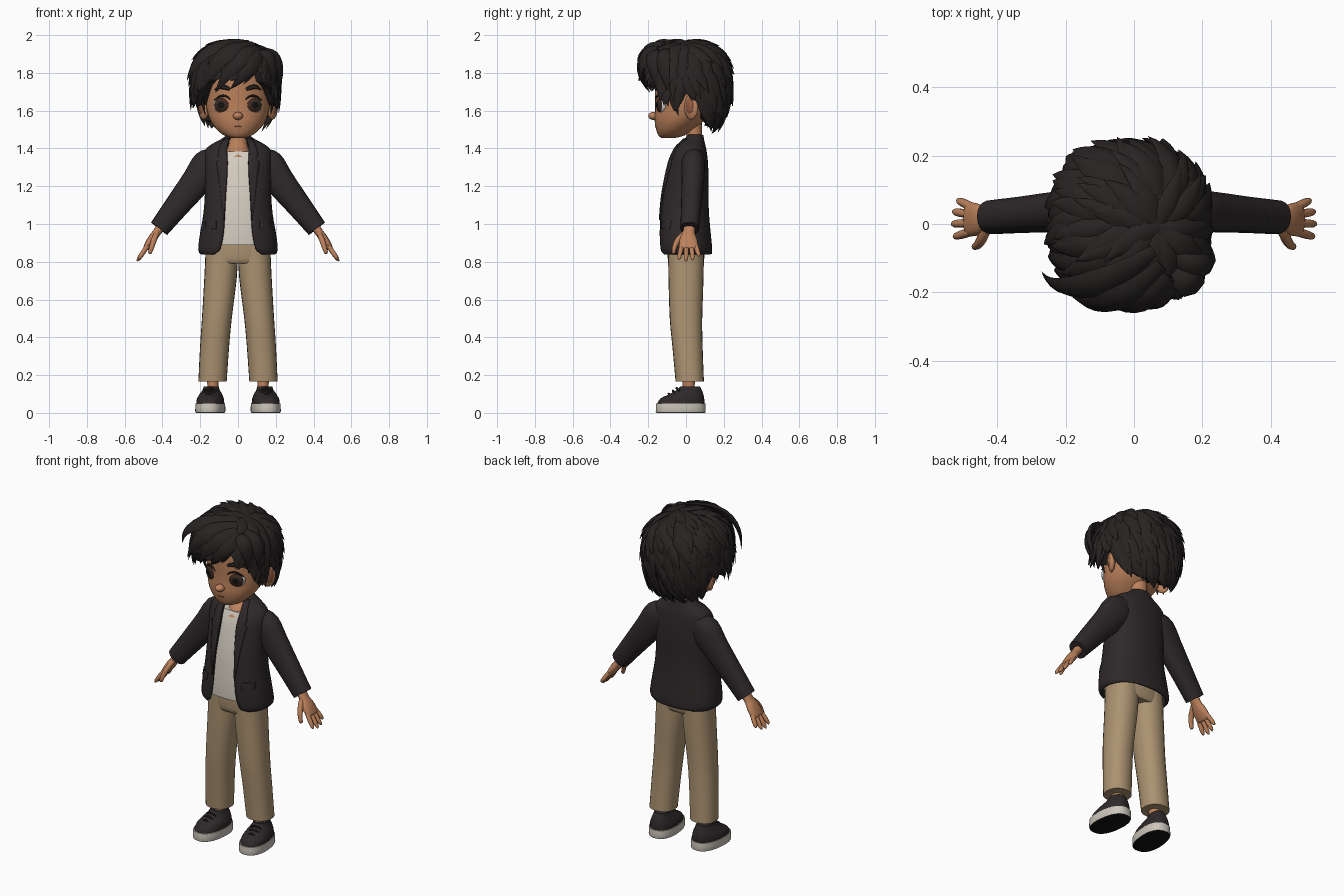
import bpy, bmesh, math, random
from mathutils import Vector, Matrix

if "Cube" in bpy.data.objects:
    bpy.data.objects.remove(bpy.data.objects["Cube"])
random.seed(4)

def material(name, r, g, b):
    m = bpy.data.materials.new(name)
    m.diffuse_color = (r, g, b, 1)
    m.use_nodes = True
    m.node_tree.nodes["Principled BSDF"].inputs["Base Color"].default_value = m.diffuse_color
    return m

SKIN = material("skin", .50, .22, .105)
LIP = material("lip brown", .30, .11, .055)
HAIR = material("hair dark", .022, .017, .017)
CLOTH = material("jacket charcoal", .027, .021, .022)
SHIRT = material("shirt cream", .66, .61, .53)
TAN = material("trouser tan", .41, .29, .165)
SOLE = material("sole white", .60, .56, .49)
BLACK = material("black", .006, .006, .006)
WHITE = material("eye white", .62, .64, .60)
IRIS = material("iris brown", .045, .022, .014)

def finish(name, bm, *mats):
    bmesh.ops.recalc_face_normals(bm, faces=bm.faces)
    me = bpy.data.meshes.new(name)
    bm.to_mesh(me)
    bm.free()
    ob = bpy.data.objects.new(name, me)
    bpy.context.collection.objects.link(ob)
    for m in mats:
        me.materials.append(m)
    return ob

def skin_rings(bm, rings, closed=True):
    vs = [[bm.verts.new(p) for p in r] for r in rings]
    n = len(vs[0])
    for a, b in zip(vs, vs[1:]):
        for i in range(n if closed else n - 1):
            j = (i + 1) % n
            bm.faces.new((a[i], a[j], b[j], b[i]))
    if closed:
        bm.faces.new(vs[0])
        bm.faces.new(vs[-1])

def sheet(name, rings, mat, thick):
    bm = bmesh.new()
    skin_rings(bm, rings, False)
    ob = finish(name, bm, mat)
    mod = ob.modifiers.new("thickness", 'SOLIDIFY')
    mod.thickness, mod.offset = thick, 0
    return ob

def lerp_rows(rows, z):
    for a, b in zip(rows, rows[1:]):
        if z <= b[0]:
            t = max(0, (z - a[0]) / (b[0] - a[0]))
            return [u + (v - u) * t for u, v in zip(a, b)]
    return list(rows[-1])

def smooth(rows, k=3):
    out, n = [], len(rows)
    for i in range(n - 1):
        q = [rows[max(i - 1, 0)], rows[i], rows[i + 1], rows[min(i + 2, n - 1)]]
        for j in range(k):
            t = j / k
            out.append([b + .5 * t * (c - a + t * (2*a - 5*b + 4*c - d + t * (3*(b - c) + d - a)))
                        for a, b, c, d in zip(*q)])
    return out + [list(rows[-1])]

def spow(v, p):
    return math.copysign(abs(v) ** p, v)

def tube(name, rows, mat, n=16, flat=False, p=1, k=3, s=1, extra=()):
    """rows of x, y, z, radius, y-radius; flat keeps the rings level"""
    rows = smooth(rows, k)
    cs = [Vector((s * r[0], r[1], r[2])) for r in rows]
    rings = []
    for i, r in enumerate(rows):
        T = (cs[min(i + 1, len(cs) - 1)] - cs[max(i - 1, 0)]).normalized()
        A = Vector((1, 0, 0)) if flat else Vector((0, 1, 0)).cross(T).normalized()
        B = Vector((0, 1, 0)) if flat else T.cross(A)
        rings.append([cs[i] + A * r[3] * spow(math.cos(a), p) + B * r[4] * spow(math.sin(a), p)
                      for a in (2 * math.pi * j / n for j in range(n))])
    bm = bmesh.new()
    skin_rings(bm, rings)
    return finish(name, bm, mat, *extra)

def ball(name, loc, size, mat, yaw=0, extra=()):
    bm = bmesh.new()
    bmesh.ops.create_uvsphere(bm, u_segments=24, v_segments=16, radius=1)
    bm.transform(Matrix.Rotation(math.pi / 2, 4, 'X'))
    for f in bm.faces:
        c = f.calc_center_median()
        r = math.hypot(c.x, c.z)
        if extra and c.y < 0:
            f.material_index = 2 if r < .4 else 1 if r < .78 else 0
    bm.transform(Matrix.Translation(loc) @ Matrix.Rotation(math.radians(yaw), 4, 'Z')
                 @ Matrix.Diagonal((*size, 1)))
    return finish(name, bm, mat, *extra)

# Jacket: level rings (z, half width, front y, back y, half opening)
P = .85
COAT = smooth([(.842, .19, -.133, .13, .125), (.865, .205, -.138, .133, .095), (.95, .195, -.14, .125, .077),
               (1.05, .178, -.135, .116, .07), (1.15, .17, -.125, .113, .065), (1.25, .17, -.105, .113, .058),
               (1.33, .172, -.085, .11, .055), (1.385, .168, -.062, .103, .058), (1.415, .14, -.043, .097, .056),
               (1.445, .085, -.012, .09, .047), (1.47, .053, .01, .086, .036)])

def coat_ring(row, n=40):
    z, rx, yf, yb, op = row
    a0 = math.asin(min(1, op / rx) ** (1 / P))
    ang = [a0 + (2 * math.pi - 2 * a0) * i / n for i in range(n + 1)]
    return [Vector((rx * spow(math.sin(a), P), (yf + yb) / 2 - (yb - yf) / 2 * spow(math.cos(a), P), z)) for a in ang]

sheet("jacket_body", [coat_ring(r) for r in COAT], CLOTH, .012)

def coat_patch(name, z0, z1, edges, s, lift=.009):
    rings = []
    for i in range(25):
        z = z0 + (z1 - z0) * i / 24
        _, rx, yf, yb, op = lerp_rows(COAT, z)
        x0, x1 = edges(z, op)
        ring = []
        for j in range(5):
            x = min(x0 + (x1 - x0) * j / 4, rx * .98)
            c = math.sqrt(1 - (x / rx) ** (2 / P))
            ring.append(Vector((s * x, (yf + yb) / 2 - (yb - yf) / 2 * c ** P - lift, z)))
        rings.append(ring)
    sheet(name, rings, CLOTH, .008)

LAPEL = [(1.02, .003), (1.2, .035), (1.33, .06), (1.345, .04), (1.36, .05), (1.45, .028)]
for s in (-1, 1):
    coat_patch("lapel", 1.02, 1.45, lambda z, op: (op, op + lerp_rows(LAPEL, z)[1]), s)
    coat_patch("pocket_flap", .975, 1.015, lambda z, op: (.115, .172), s)

# Shirt and neck
tube("shirt", [(0, (r[2] + r[3]) / 2, r[0], r[1] - .014, (r[3] - r[2]) / 2 - .014)
               for r in COAT if .88 < r[0] < 1.388], SHIRT, 40, True, P, 1)
tube("neck", [(0, .02, 1.355, .07, .086), (0, .03, 1.395, .058, .066), (0, .045, 1.44, .047, .042),
              (0, .04, 1.54, .047, .045)], SKIN, 20, True)

# Trousers
tube("trouser_hips", [(0, 0, .79, .15, .085), (0, 0, .82, .172, .097), (0, 0, .94, .165, .1)], TAN, 32, True, .85)
for s in (-1, 1):
    tube("trouser_leg", [(.135, .02, .165, .075, .075), (.124, .008, .35, .077, .08), (.112, 0, .5, .079, .086),
                         (.092, 0, .72, .086, .093), (.085, 0, .88, .086, .095)], TAN, 24, True, .9, 3, s)
    tube("ankle", [(.135, .014, .07, .034, .036), (.133, .014, .13, .029, .032), (.132, .016, .22, .034, .036)],
         SKIN, 14, True, 1, 2, s)

    # Shoes, toes turned slightly out
    sole = tube("shoe_sole", [(0, -.028, 0, .073, .128), (0, -.028, .008, .078, .133), (0, -.028, .05, .077, .131)],
                SOLE, 32, True, .85, 2, 1, (BLACK,))
    for f in sole.data.polygons:
        f.material_index = int(f.normal.z < -.7)
    upper = tube("shoe_upper", [(0, -.028, .048, .073, .126), (0, -.02, .075, .07, .117), (0, .002, .1, .058, .09),
                                (0, .018, .122, .045, .066), (0, .022, .14, .04, .052)], CLOTH, 28, True, .88)
    laces = [tube("shoe_lace", [(-.035, y + .012, z - .016, .005, .005), (0, y, z, .006, .006),
                                (.035, y + .012, z - .016, .005, .005)], CLOTH, 6)
             for y, z in ((-.092, .102), (-.07, .118), (-.05, .132))]
    for ob in [sole, upper] + laces:
        ob.data.transform(Matrix.Translation((s * .144, 0, 0)) @ Matrix.Rotation(s * .1, 4, 'Z'))

    # Sleeves and hands
    tube("sleeve", [(.11, .04, 1.34, .07, .055), (.155, .038, 1.305, .094, .063), (.22, .036, 1.225, .08, .06),
                    (.32, .028, 1.1, .066, .054), (.417, .02, .976, .054, .05)], CLOTH, 20, False, .9, 3, s)
    tube("palm", [(.40, .02, 1.0, .026, .03), (.43, .015, .955, .022, .032), (.455, .013, .92, .023, .046),
                  (.484, .014, .877, .017, .05), (.49, .014, .868, .01, .044)], SKIN, 16, False, .9, 3, s)
    for y0, y1, length in ((-.022, -.038, .088), (.003, .0, .098), (.028, .036, .092), (.05, .07, .07)):
        pts = []
        for t, r in ((0, .012), (.4, .013), (.85, .0105), (1, .003)):
            pts.append((.475 + .6 * length * t, y0 + (y1 - y0) * t, .89 - .88 * length * t, r, r))
        tube("finger", pts, SKIN, 10, False, 1, 2, s)
    tube("thumb", [(.43, -.008, .95, .014, .016), (.445, -.042, .915, .015, .016), (.456, -.06, .88, .013, .013),
                   (.466, -.066, .848, .01, .01), (.468, -.067, .842, .003, .003)], SKIN, 10, False, 1, 2, s)

    # Ears, eyes and brows
    ball("ear", (s * .182, .028, 1.62), (.02, .042, .068), SKIN, -35 * s)
    ball("inner_ear", (s * .195, .02, 1.625), (.01, .022, .042), LIP, -35 * s)
    ball("eye", (s * .08, -.124, 1.63), (.05, .032, .046), WHITE, 20 * s, (IRIS, BLACK))
    tube("eyelid", [(.03, -.152, 1.645, .003, .004), (.055, -.155, 1.672, .005, .007), (.09, -.145, 1.678, .006, .007),
                    (.125, -.124, 1.655, .003, .004)], HAIR, 8, False, 1, 3, s)
    tube("eyebrow", [(.042, -.16, 1.712, .007, .006), (.065, -.157, 1.722, .012, .008), (.095, -.145, 1.726, .011, .008),
                     (.122, -.125, 1.712, .003, .004)], HAIR, 8, False, 1, 3, s)

# Head: z, half width, front y, back y
HEAD = [(1.455, .03, -.13, -.06), (1.468, .072, -.145, -.01), (1.50, .113, -.158, .04), (1.55, .148, -.166, .1),
        (1.62, .168, -.163, .15), (1.70, .172, -.165, .175), (1.80, .165, -.162, .185), (1.89, .12, -.12, .15),
        (1.93, .04, -.04, .07)]
tube("head", [(0, (f + b) / 2, z, w, (b - f) / 2) for z, w, f, b in HEAD], SKIN, 36, True)
ball("nose", (0, -.172, 1.572), (.026, .028, .021), SKIN)
tube("mouth", [(-.036, -.152, 1.522, .002, .004), (0, -.16, 1.516, .004, .005), (.036, -.152, 1.522, .002, .004)], LIP, 8)

# Hair: boxy rounded cap with a hairline, covered with tapered locks
C = Vector((-.014, .002, 1.755))
LINE = [(0, 1.78), (30, 1.765), (50, 1.725), (68, 1.65), (80, 1.62), (88, 1.69), (105, 1.68), (122, 1.55), (180, 1.51)]

def scalp(d, k):
    n = sum(abs(c) ** 2.5 for c in d) ** .4
    return C + Vector((d.x * .222, d.y * .226, d.z * (.205 if d.z > 0 else .29))) * (k / n)

def hair_line(d):
    f = math.degrees(math.atan2(abs(d.x), -d.y))
    return lerp_rows(LINE, f)[1] + (.07 if d.x > 0 and 8 < f < 34 else 0)

columns = []
for i in range(64):
    a = 2 * math.pi * i / 64
    flat = Vector((math.cos(a), math.sin(a), 0))
    low = math.pi / 2
    while low > -1.4 and scalp(flat * math.cos(low) + Vector((0, 0, math.sin(low))), 1).z > hair_line(flat):
        low -= .02
    es = [1.55 + (low - 1.55) * j / 14 for j in range(15)]
    col = [scalp(flat * math.cos(e) + Vector((0, 0, math.sin(e))), 1) for e in es]
    inner = Vector((C.x + (col[-1].x - C.x) * .66, C.y + (col[-1].y - C.y) * .66, col[-1].z + .015))
    columns.append(col + [inner])
bm = bmesh.new()
skin_rings(bm, [list(r) for r in zip(*columns)])
finish("hair_cap", bm, HAIR)

locks = bmesh.new()

def lock(pts, width):
    rings, n = [], len(pts)
    for i, p in enumerate(pts):
        t = i / (n - 1)
        T = (pts[min(i + 1, n - 1)] - pts[max(i - 1, 0)]).normalized()
        S = T.cross((p - C).normalized()).normalized()
        N = S.cross(T)
        w = width * min(1, .45 + 1.6 * t) * (1.02 - t ** 2.4)
        rings.append([p + S * w * math.cos(a) + N * w * .42 * math.sin(a) for a in (math.pi * j / 3 for j in range(6))])
    skin_rings(locks, rings)

POLE = Vector((.38, -.05, .92)).normalized()
U = (Vector((1, 0, 0)) - POLE * POLE.x).normalized()
V = POLE.cross(U)
for start, count in ((.02, 11), (.35, 17), (.65, 24), (.95, 28), (1.25, 30), (1.55, 30), (1.9, 28), (2.2, 22)):
    for i in range(count):
        a = 2 * math.pi * (i + random.uniform(-.3, .3)) / count
        th0, swirl = start + random.uniform(-.08, .08), random.uniform(-.12, .3)

        def aim(t, length):
            b, th = a + swirl * t, th0 + length * t
            return POLE * math.cos(th) + (U * math.cos(b) + V * math.sin(b)) * math.sin(th)
        length = .1
        while length < .8 and scalp(aim(1, length), 1).z > hair_line(aim(1, length)) - .015:
            length += .04
        if length > .25:
            lift = random.uniform(.05, .13) if start < 1.6 else .05
            lock([scalp(aim(j / 8, length), .975 + .04 * j / 8 + lift * (j / 8) ** 2) for j in range(9)],
                 random.uniform(.034, .046))

# Swept fringe, side lobe and sideburns
FRINGE = [((.10, -.15, 1.93), (.04, -.26, 1.92), (-.06, -.27, 1.80), (-.12, -.19, 1.695), .05),
          ((.11, -.16, 1.92), (.08, -.25, 1.86), (.03, -.26, 1.78), (-.04, -.2, 1.715), .045),
          ((.08, -.12, 1.95), (-.06, -.27, 1.95), (-.15, -.25, 1.82), (-.20, -.18, 1.70), .055),
          ((.06, -.08, 1.96), (-.14, -.22, 1.98), (-.24, -.2, 1.86), (-.27, -.14, 1.76), .05),
          ((.12, -.17, 1.90), (.10, -.23, 1.86), (.08, -.23, 1.80), (.03, -.2, 1.74), .03),
          ((.11, -.14, 1.91), (.17, -.21, 1.93), (.22, -.18, 1.82), (.17, -.14, 1.69), .045),
          ((.12, -.10, 1.92), (.22, -.15, 1.93), (.25, -.11, 1.80), (.20, -.09, 1.68), .045),
          ((.19, -.06, 1.78), (.2, -.07, 1.72), (.185, -.06, 1.66), (.172, -.04, 1.57), .03),
          ((-.19, -.06, 1.78), (-.21, -.07, 1.72), (-.19, -.06, 1.66), (-.172, -.04, 1.57), .03)]
for *q, w in FRINGE:
    a, b, c, d = map(Vector, q)
    lock([a*(1-t)**3 + b*3*t*(1-t)**2 + c*3*t*t*(1-t) + d*t**3 for t in (i / 10 for i in range(11))], w)
finish("hair_locks", locks, HAIR)

# Smooth shading with crisp edges
for ob in bpy.data.objects:
    ob.select_set(True)
    bpy.context.view_layer.objects.active = ob
bpy.ops.object.shade_smooth_by_angle(angle=math.radians(40))
